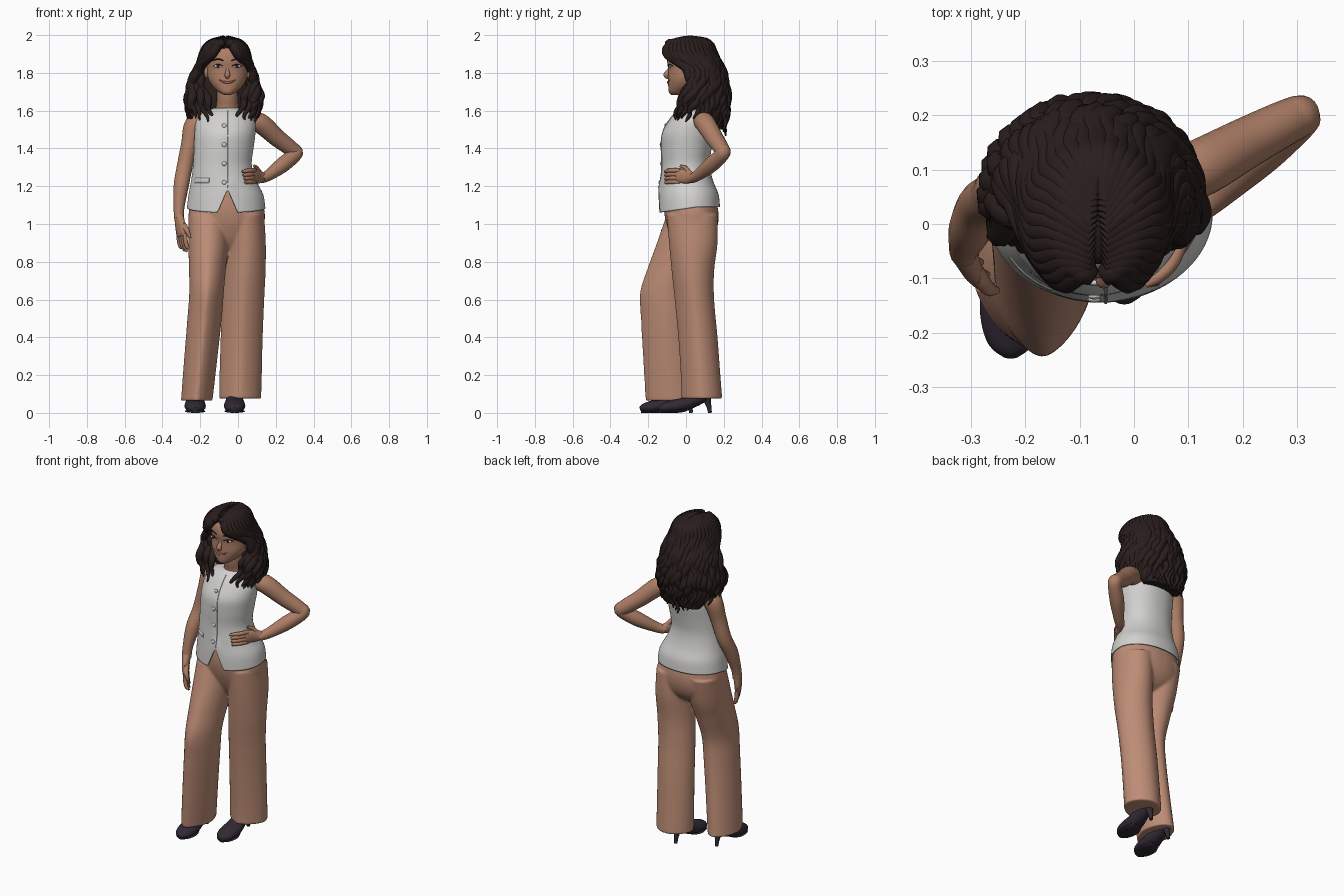
import bpy, bmesh, math, random
from mathutils import Vector, Matrix
from mathutils.bvhtree import BVHTree

random.seed(4)
if "Cube" in bpy.data.objects:
    bpy.data.objects.remove(bpy.data.objects["Cube"], do_unlink=True)


def material(name, *rgb):
    m = bpy.data.materials.new(name)
    m.use_nodes = True
    m.diffuse_color = (*rgb, 1)
    m.node_tree.nodes["Principled BSDF"].inputs["Base Color"].default_value = (*rgb, 1)
    return m


SKIN = material("warm skin", .42, .21, .133)
CLOTH = material("tan cloth", .51, .265, .18)
WHITE = material("off white cloth", .64, .635, .62)
HAIR = material("dark brown hair", .022, .013, .012)
SHOE = material("dark plum leather", .03, .022, .034)
EYE = material("eye white", .65, .6, .55)
LIP = material("rose lips", .34, .13, .09)


def smooth(rows, sub=6):
    """Catmull-Rom curve through tuples of any length."""
    out = []
    for i in range(len(rows) - 1):
        a, b, c, d = (rows[max(0, min(len(rows) - 1, i + k))] for k in (-1, 0, 1, 2))
        for s in range(sub):
            t = s / sub
            out.append([.5 * (2 * q + (r - p) * t + (2 * p - 5 * q + 4 * r - w) * t * t
                              + (3 * q - p - 3 * r + w) * t ** 3)
                        for p, q, r, w in zip(a, b, c, d)])
    return out + [list(rows[-1])]


def skin_rings(bm, rings, caps=(True, True)):
    n = len(rings[0])
    vs = [[bm.verts.new(p) for p in ring] for ring in rings]
    for lo, hi in zip(vs, vs[1:]):
        for k in range(n):
            bm.faces.new((lo[k], lo[(k + 1) % n], hi[(k + 1) % n], hi[k]))
    for on, ring in zip(caps, (vs[0], vs[-1])):
        if on:
            bm.faces.new(ring)


def finish(name, bm, mat):
    bmesh.ops.recalc_face_normals(bm, faces=bm.faces)
    me = bpy.data.meshes.new(name)
    bm.to_mesh(me)
    bm.free()
    me.materials.append(mat)
    me.shade_smooth()
    me.set_sharp_from_angle(angle=math.radians(55))
    ob = bpy.data.objects.new(name, me)
    bpy.context.scene.collection.objects.link(ob)
    return ob


def add_loft(bm, rows, n=48, front=2.2, back=2.2, ease=1, caps=(True, True), fix=None):
    """Rows are (z, x min, x max, y min, y max); the shape eases in over the first rings."""
    rings = []
    for i, (z, x0, x1, y0, y1) in enumerate(smooth(rows)):
        ring, blend = [], min(1, (i + 1) / ease)
        for k in range(n):
            a = math.tau * k / n
            c, s = math.cos(a), math.sin(a)
            e = 2 / (2.1 + ((front if s < 0 else back) - 2.1) * blend)
            x = (x0 + x1) / 2 + (x1 - x0) / 2 * math.copysign(abs(c) ** e, c)
            y = (y0 + y1) / 2 + (y1 - y0) / 2 * math.copysign(abs(s) ** e, s)
            ring.append((x, y, fix(x, y, z) if fix else z))
        rings.append(ring)
    skin_rings(bm, rings, caps)


def loft(name, rows, mat, **shape):
    bm = bmesh.new()
    add_loft(bm, rows, **shape)
    return finish(name, bm, mat)


def add_tube(bm, pts, ref=(0, 0, 1), n=12, sub=6):
    """Points are (x, y, z, width) or (x, y, z, width, thickness)."""
    path = smooth(pts, sub) if sub else pts
    ref, rings = Vector(ref), []
    for i, q in enumerate(path):
        t = (Vector(path[min(i + 1, len(path) - 1)][:3]) - Vector(path[max(i - 1, 0)][:3])).normalized()
        ref = (ref - t * ref.dot(t)).normalized()
        side, p = t.cross(ref), Vector(q[:3])
        rings.append([p + side * (q[3] * math.cos(math.tau * k / n))
                      + ref * (q[-1] * math.sin(math.tau * k / n)) for k in range(n)])
    skin_rings(bm, rings)


def tube(name, pts, mat, ref=(0, 0, 1), n=12):
    bm = bmesh.new()
    add_tube(bm, pts, ref, n)
    return finish(name, bm, mat)


def ball(name, at, size, mat):
    bm = bmesh.new()
    bmesh.ops.create_uvsphere(bm, u_segments=20, v_segments=12, radius=1,
                              matrix=Matrix.Translation(at) @ Matrix.Diagonal((*size, 1)))
    return finish(name, bm, mat)


def front_finder(ob):
    tree = BVHTree.FromPolygons([v.co for v in ob.data.vertices],
                                [tuple(p.vertices) for p in ob.data.polygons])

    def find(x, z):
        hit = tree.ray_cast(Vector((x, -2, z)), Vector((0, 1, 0)))[0]
        return hit.y if hit else -.08
    return find


# Trousers: seat and two creased legs fused into one skin
bm = bmesh.new()
add_loft(bm, [(1.22, -.235, .08, -.11, .125), (1.1, -.257, .134, -.118, .165),
              (1.02, -.26, .142, -.108, .172), (.95, -.245, .13, -.085, .155),
              (.9, -.19, .08, -.06, .12), (.86, -.12, .01, -.03, .06)])
add_loft(bm, [(1.05, -.06, .138, -.102, .167), (.9, -.06, .147, -.09, .167),
              (.75, -.072, .146, -.076, .149), (.6, -.084, .139, -.06, .149),
              (.4, -.092, .131, -.041, .167), (.2, -.098, .126, -.028, .182),
              (.075, -.1, .123, -.024, .192)], front=1.55, back=1.85, ease=20)
add_loft(bm, [(1.05, -.262, -.05, -.102, .162), (.9, -.263, -.052, -.154, .13),
              (.78, -.26, -.063, -.198, .085), (.64, -.258, -.075, -.243, .04),
              (.5, -.268, -.086, -.239, .035), (.3, -.284, -.108, -.228, .045),
              (.065, -.302, -.135, -.214, .062)], front=1.55, back=1.85, ease=20)
trousers = finish("trousers", bm, CLOTH)
fuse = trousers.modifiers.new("fuse", "REMESH")
fuse.mode, fuse.voxel_size, fuse.use_smooth_shade = "VOXEL", .006, True
relax = trousers.modifiers.new("relax", "SMOOTH")
relax.factor, relax.iterations = .5, 10

# Heeled shoes with flat soles
for side, x, y in (("left", -.018, 0), ("right", -.227, -.1)):
    tube(side + "_shoe", [(x, y - .142, .016, .016, .014), (x, y - .12, .025, .042, .025),
                          (x, y - .07, .034, .056, .034), (x, y - .01, .046, .054, .036),
                          (x, y + .05, .075, .042, .04), (x, y + .105, .1, .032, .033),
                          (x, y + .128, .105, .014, .016)], SHOE, n=20)
    tube(side + "_sole", [(x, y - .138, .009, .018, .009), (x, y - .115, .009, .044, .009),
                          (x, y - .06, .009, .055, .009), (x, y - .02, .012, .045, .009),
                          (x, y + .01, .022, .03, .008)], SHOE, n=20)
    tube(side + "_heel", [(x, y + .105, .09, .026), (x, y + .12, .04, .014),
                          (x, y + .127, 0, .01)], SHOE, ref=(1, 0, 0))


# Waistcoat with a raised hem at the back and a notch in front
def hem(x, y, z):
    low = 1.06 + .03 * min(1, max(0, (y + .145) / .2))
    if y < -.05:
        low = max(low, 1.185 - 2.3 * abs(x + .055))
    return z if z > 1.25 else 1.25 - (1.25 - z) * (1.25 - low) / .19


vest = loft("waistcoat", [(1.06, -.27, .145, -.145, .18), (1.14, -.262, .134, -.143, .172),
                          (1.22, -.249, .1, -.136, .145), (1.31, -.238, .073, -.13, .127),
                          (1.4, -.233, .082, -.132, .135), (1.48, -.23, .092, -.127, .148),
                          (1.55, -.22, .09, -.088, .15), (1.59, -.185, .06, -.055, .135),
                          (1.615, -.125, .005, -.022, .1)],
            WHITE, n=120, front=1.95, caps=(False, True), fix=hem)
on_vest = front_finder(vest)
shell = vest.modifiers.new("cloth thickness", "SOLIDIFY")
shell.thickness, shell.offset = .006, -1

tube("front_overlap", [(-.052, on_vest(-.052, z) - .001, z, .003)
                       for z in (1.19, 1.27, 1.35, 1.43, 1.5, 1.56, 1.6)], WHITE, n=6)
for i in range(4):
    z = 1.52 - i * .1
    ball(f"button_{i + 1}", (-.073, on_vest(-.073, z) - .001, z), (.012, .006, .012), WHITE)
tube("pocket_flap", [(x, on_vest(x, 1.23), 1.23, .013, .004)
                     for x in (-.228, -.205, -.18, -.152)], WHITE, ref=(0, -1, 0))

# Arms
tube("left_arm", [(.045, .08, 1.545, .045), (.115, .1, 1.535, .053), (.208, .15, 1.455, .047),
                  (.286, .19, 1.395, .041), (.304, .194, 1.372, .038), (.238, .135, 1.315, .041),
                  (.165, .065, 1.26, .03), (.125, .03, 1.24, .025)], SKIN, n=20)
tube("right_arm", [(-.17, .075, 1.55, .045), (-.23, .07, 1.525, .053), (-.257, .052, 1.42, .045),
                   (-.283, .035, 1.3, .042), (-.301, -.008, 1.2, .04), (-.312, -.042, 1.09, .029),
                   (-.312, -.053, 1.03, .027)], SKIN, ref=(0, 1, 0), n=20)

# Hands
bm = bmesh.new()
add_tube(bm, [(.135, .04, 1.245, .024, .022), (.112, .01, 1.25, .036, .018),
              (.088, -.036, 1.254, .037, .015), (.08, -.05, 1.254, .03, .012)], ref=(.9, -.4, 0))
for i in range(4):
    z = 1.283 - i * .02
    add_tube(bm, [(.09, -.03, z, .012), (.07, -.073, z, .012),
                  (.045, -.098, z - .002, .011), (.022 + .006 * i, -.112, z - .006, .006)], n=8)
add_tube(bm, [(.12, .02, 1.26, .015), (.1, .0, 1.295, .012), (.085, -.03, 1.308, .007)], n=8, ref=(1, 0, 0))
finish("left_hand", bm, SKIN)

bm = bmesh.new()
out, wide = (-.9, -.45, 0), Vector((.45, -.9, 0))
add_tube(bm, [(-.312, -.053, 1.045, .027, .024), (-.307, -.068, 1.0, .042, .022),
              (-.3, -.08, .95, .046, .018), (-.297, -.082, .935, .038, .012)], ref=out)
for i in range(4):
    p = Vector((-.298, -.08, .95)) + wide * (.025 * i - .036)
    tip = .018 * abs(i - 1.6)
    add_tube(bm, [(*p, .0125), (p.x + .002, p.y, .915, .0125), (p.x + .01, p.y, .88, .011),
                  (p.x + .022, p.y, .845 + tip, .006)], ref=out, n=8)
add_tube(bm, [(-.293, -.085, 1.0, .016), (-.27, -.118, .965, .014), (-.253, -.122, .925, .007)], ref=out, n=8)
finish("right_hand", bm, SKIN)

# Neck and head
C = -.056
tube("neck", [(C, .05, 1.56, .075), (C, .045, 1.62, .06), (C, .03, 1.68, .055), (C, .03, 1.75, .055)],
     SKIN, ref=(0, 1, 0), n=24)
head = loft("head", [(z, C - w, C + w, y0, y1) for z, w, y0, y1 in (
    (1.684, .018, -.078, -.035), (1.697, .045, -.09, .02), (1.73, .079, -.094, .07),
    (1.77, .102, -.095, .11), (1.82, .109, -.094, .14), (1.87, .105, -.1, .14),
    (1.92, .085, -.086, .12), (1.95, .04, -.035, .08))], SKIN)
on_face = front_finder(head)
tube("nose", [(C, -.086, 1.835, .006), (C, -.092, 1.812, .009), (C, -.104, 1.792, .0145),
              (C, -.1, 1.78, .012), (C, -.09, 1.774, .006)], SKIN, ref=(0, -1, 0))
tube("lips", [(C + x, on_face(C + x, 1.75) - .001, 1.749 + 7 * x * x, r) for x, r in
              ((-.046, .002), (-.022, .005), (0, .006), (.022, .005), (.046, .002))], LIP)
for side, s in (("left", 1), ("right", -1)):
    x = C + s * .05
    ball(side + "_eye", (x, on_face(x, 1.835) + .001, 1.835), (.023, .006, .008), EYE)
    ball(side + "_iris", (x, on_face(x, 1.835) - .004, 1.835), (.008, .0025, .0075), HAIR)
    for part, z, w, r in (("_lashes", 1.844, .026, .003), ("_eyebrow", 1.872, .03, .004)):
        tube(side + part, [(x + s * w * k, on_face(x + s * w * k, z) - .001,
                            z - .008 * k * k, r * (1.1 - .5 * abs(k)))
                           for k in (-1, -.5, 0, .5, 1)], HAIR, n=8)
    ball(side + "_ear", (C + s * .11, .01, 1.805), (.014, .022, .034), SKIN)

# Inner hair mass
loft("hair_base", [(1.5, -.2, .045, .1, .195), (1.56, -.235, .08, .06, .205), (1.64, -.25, .095, .04, .21),
                   (1.74, -.232, .09, .04, .205), (1.84, -.198, .07, .03, .18), (1.91, -.17, .045, -.06, .145),
                   (1.955, -.125, .0, -.07, .1), (1.985, -.09, -.04, -.02, .05)], HAIR)


# Wavy locks swept from the parting down to the shoulders
def wavy_lock(bm, pts, r):
    path, phase = smooth(pts, 10), random.uniform(0, math.tau)
    rings = []
    for i, (x, y, z) in enumerate(path):
        amp = .012 * min(1, max(0, (1.92 - z) / .15))
        v = Vector((x + .075, y - .05, 0)).normalized()
        w, u = amp * math.sin(z * 55 + phase), amp * .45 * math.cos(z * 55 + phase)
        end = min(1, .6 + .06 * i, .15 + .06 * (len(path) - 1 - i))
        rings.append((x - v.y * w + v.x * u, y + v.x * w + v.y * u, z, r * end))
    add_tube(bm, rings, ref=(0, 1, .3), n=8, sub=0)


# Each level: height, half width, half depth, centre x and y, angle of the foremost lock
LEVELS = ((1.95, .08, .108, -.067, .012, 25), (1.9, .113, .135, -.069, .01, 38),
          (1.8, .148, .15, -.074, .042, 82), (1.7, .176, .16, -.077, .052, 74),
          (1.62, .187, .16, -.077, .057, 58), (1.53, .172, .15, -.077, .057, 54))
bm = bmesh.new()
COUNT = 16
for s in (1, -1):
    for i in range(COUNT):
        k = i / (COUNT - 1)
        y = -.1 + .16 * k
        pts = [(-.066 + s * .009, y, 1.983 - 2.6 * (y - .015) ** 2)]
        for z, rx, ry, cx, cy, first in LEVELS:
            a = math.radians(first + (178 - first) * k)
            if z < 1.6:
                z = 1.57 - .085 * k + random.uniform(-.02, .02)
            pts.append((cx + s * rx * math.sin(a), cy - ry * math.cos(a), z))
        wavy_lock(bm, pts, .026)
    # Front curls resting on the shoulders
    for dx, dy, dz in ((0, 0, 0), (.035, .0, -.01), (.065, .012, .0), (.09, .03, .01)):
        x = C - .01
        wavy_lock(bm, [(x + s * (.132 + dx * .2), .045, 1.8), (x + s * (.125 + dx * .5), .015 + dy, 1.72),
                       (x + s * (.092 + dx), -.025 + dy, 1.64), (x + s * (.062 + dx), -.063 + dy, 1.55 + dz)], .024)
finish("hair_locks", bm, HAIR)
